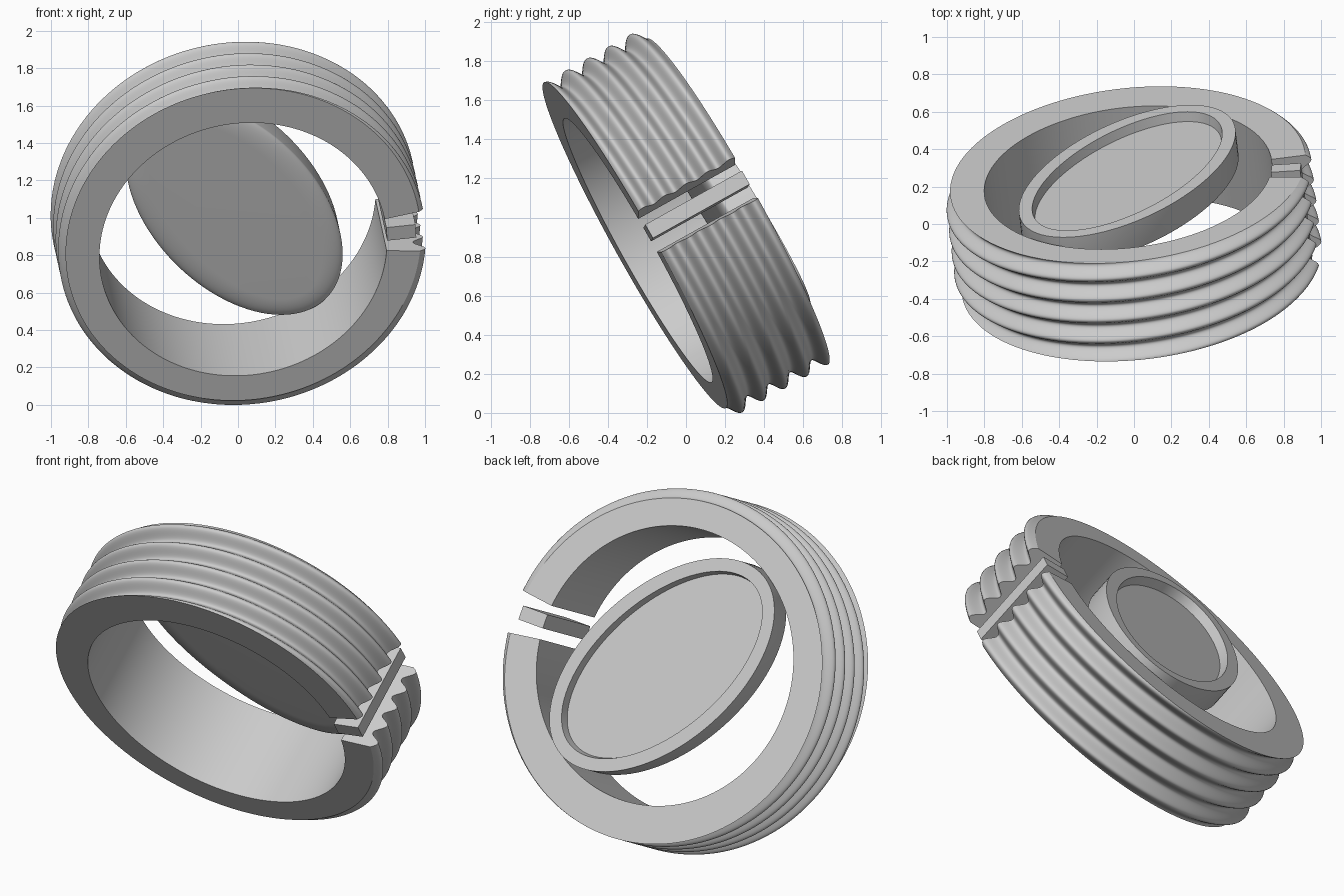
import bpy, bmesh
from math import sin, cos, pi, radians
from mathutils import Vector, Matrix

cube = bpy.data.objects.get("Cube")
if cube:
    bpy.data.objects.remove(cube, do_unlink=True)

metal = bpy.data.materials.new("grey_metal")
metal.use_nodes = True
metal.diffuse_color = (0.6, 0.6, 0.6, 1)
metal.node_tree.nodes["Principled BSDF"].inputs["Base Color"].default_value = (0.6, 0.6, 0.6, 1)

# Tilted frame of the band: local x = right, y = along the axis, z = up in its plane
axis = Vector((-0.106, 0.87, 0.485)).normalized()
side = (Vector((1, 0, 0)) - axis * axis.x).normalized()
up = side.cross(axis)
FRAME = Matrix((side, axis, up)).transposed().to_4x4()
FRAME.translation = (0.028, -0.247, 0.832)

WIDTH = 0.57
INNER = 0.773
CREST = 0.985
DEPTH = 0.06
PITCH = 0.1265


def skin(name, loops):
    """Join equal-length loops of local points into one solid object."""
    bm = bmesh.new()
    rings = [[bm.verts.new(p) for p in loop] for loop in loops]
    for a, b in zip(rings, rings[1:]):
        n = len(a)
        for i in range(n):
            j = (i + 1) % n
            bm.faces.new((a[i], a[j], b[j], b[i]))
    bm.faces.new(rings[0][::-1])
    bm.faces.new(rings[-1])
    bmesh.ops.recalc_face_normals(bm, faces=bm.faces)
    mesh = bpy.data.meshes.new(name)
    bm.to_mesh(mesh)
    bm.free()
    mesh.transform(FRAME)
    mesh.materials.append(metal)
    obj = bpy.data.objects.new(name, mesh)
    bpy.context.collection.objects.link(obj)
    bpy.ops.object.select_all(action='DESELECT')
    obj.select_set(True)
    bpy.context.view_layer.objects.active = obj
    bpy.ops.object.shade_smooth_by_angle(angle=radians(32))


def polar(r, angle, s):
    return Vector((r * cos(angle), s, r * sin(angle)))


# Split band with a helical thread on the outside
def band_section(angle, samples=90):
    section = [polar(INNER, angle, 0)]
    for i in range(samples + 1):
        s = WIDTH * i / samples
        phase = 2 * pi * s / PITCH - (pi / 2 - angle)
        r = CREST - DEPTH * (0.5 - 0.5 * cos(phase))
        section.append(polar(r, angle, s))
    section.append(polar(INNER, angle, WIDTH))
    return section


start, end, steps = radians(10.4), radians(360 - 4), 180
skin("threaded_band", [band_section(start + (end - start) * i / steps)
                       for i in range(steps + 1)])

# Flat bar standing in the gap of the band
turn = radians(3.5)
out = Vector((cos(turn), 0, sin(turn)))
across = Vector((-sin(turn), 0, cos(turn))) * 0.04
skin("gap_bar", [[out * r + across * k + Vector((0, s, 0))
                  for r, k in ((INNER, -1), (0.93, -1), (0.93, 1), (INNER, 1))]
                 for s in (0, WIDTH)])


# Oval cup with a raised rim and a shallow rounded underside
def oval(inset, s, count=96):
    major, minor, tilt = 0.765 - inset, 0.448 - inset, radians(127)
    points = []
    for i in range(count):
        a = 2 * pi * i / count
        u, v = major * cos(a), minor * sin(a)
        points.append(Vector((u * cos(tilt) - v * sin(tilt), s,
                              u * sin(tilt) + v * cos(tilt))))
    return points


top, wall, fillet_inset, fillet_drop = 0.61, 0.155, 0.12, 0.035
cup = [oval(0.085, top - 0.055), oval(0.075, top), oval(0, top)]
for i in range(13):
    a = i / 12 * pi / 2
    cup.append(oval(fillet_inset * (1 - cos(a)), top - wall - fillet_drop * sin(a)))
skin("oval_cup", cup)
